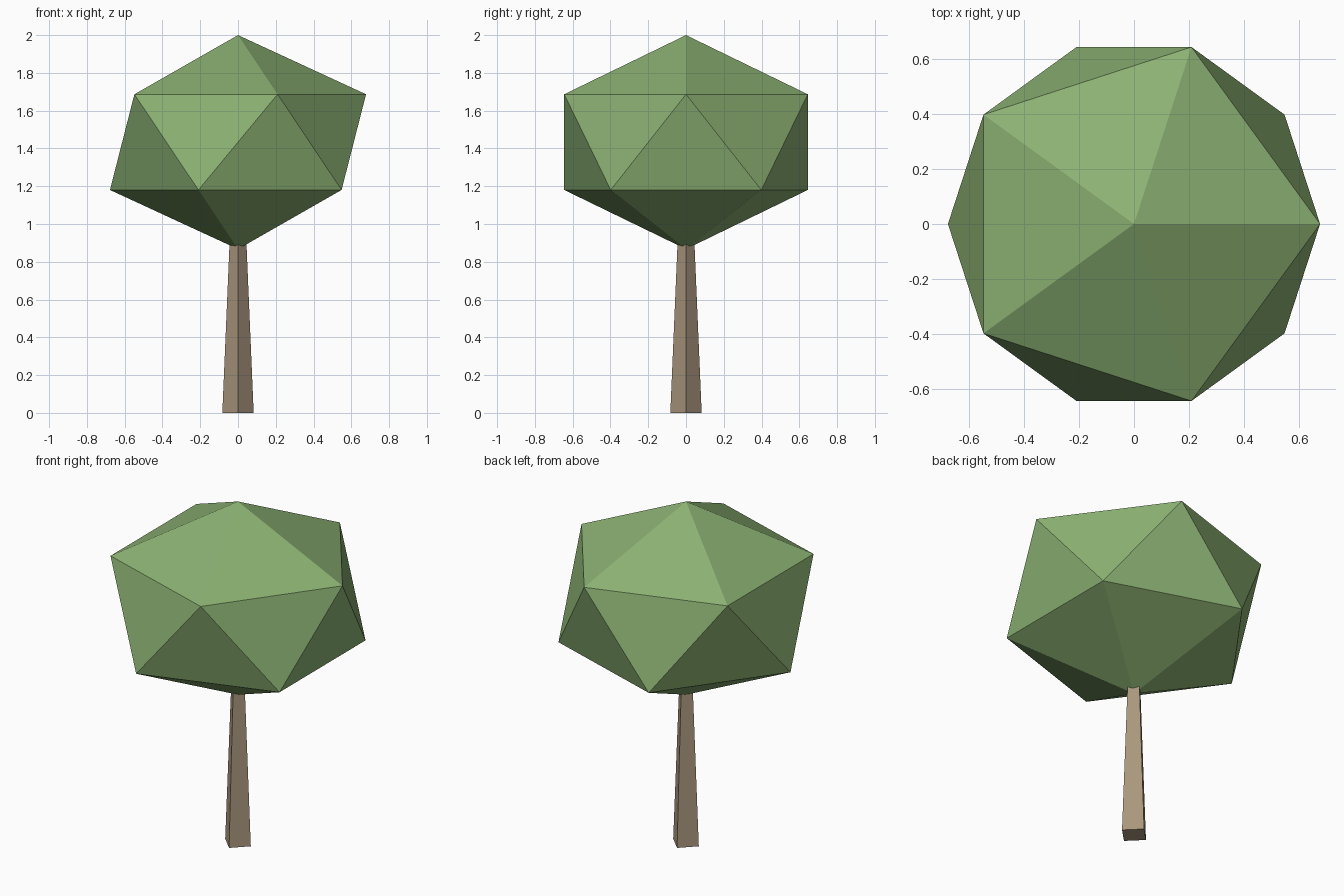
import bpy
import math

# Remove the default cube
cube = bpy.data.objects.get("Cube")
if cube:
    bpy.data.objects.remove(cube, do_unlink=True)


def make_material(name, colour):
    mat = bpy.data.materials.new(name)
    mat.use_nodes = True
    mat.diffuse_color = colour
    mat.node_tree.nodes["Principled BSDF"].inputs["Base Color"].default_value = colour
    return mat


def finish(name, mat):
    obj = bpy.context.object
    obj.name = obj.data.name = name
    obj.data.materials.append(mat)
    bpy.ops.object.shade_flat()
    return obj


leaf_green = make_material("leaf green", (0.26, 0.44, 0.17, 1))
bark_brown = make_material("bark brown", (0.40, 0.31, 0.205, 1))

# Crown: one flattened icosahedron
crown_bottom, crown_top = 0.867, 2.0
bpy.ops.mesh.primitive_ico_sphere_add(subdivisions=1, radius=1)
crown = finish("crown", leaf_green)
half_height = (crown_top - crown_bottom) / 2
for v in crown.data.vertices:
    v.co.x *= 0.758
    v.co.y *= 0.758
    v.co.z = v.co.z * half_height + (crown_top + crown_bottom) / 2

# Trunk: tapered four-sided post with its edges facing the axes
trunk_height = 0.94
bpy.ops.mesh.primitive_cone_add(vertices=4, radius1=0.083, radius2=0.043,
                                depth=trunk_height)
trunk = finish("trunk", bark_brown)
for v in trunk.data.vertices:
    v.co.z += trunk_height / 2
